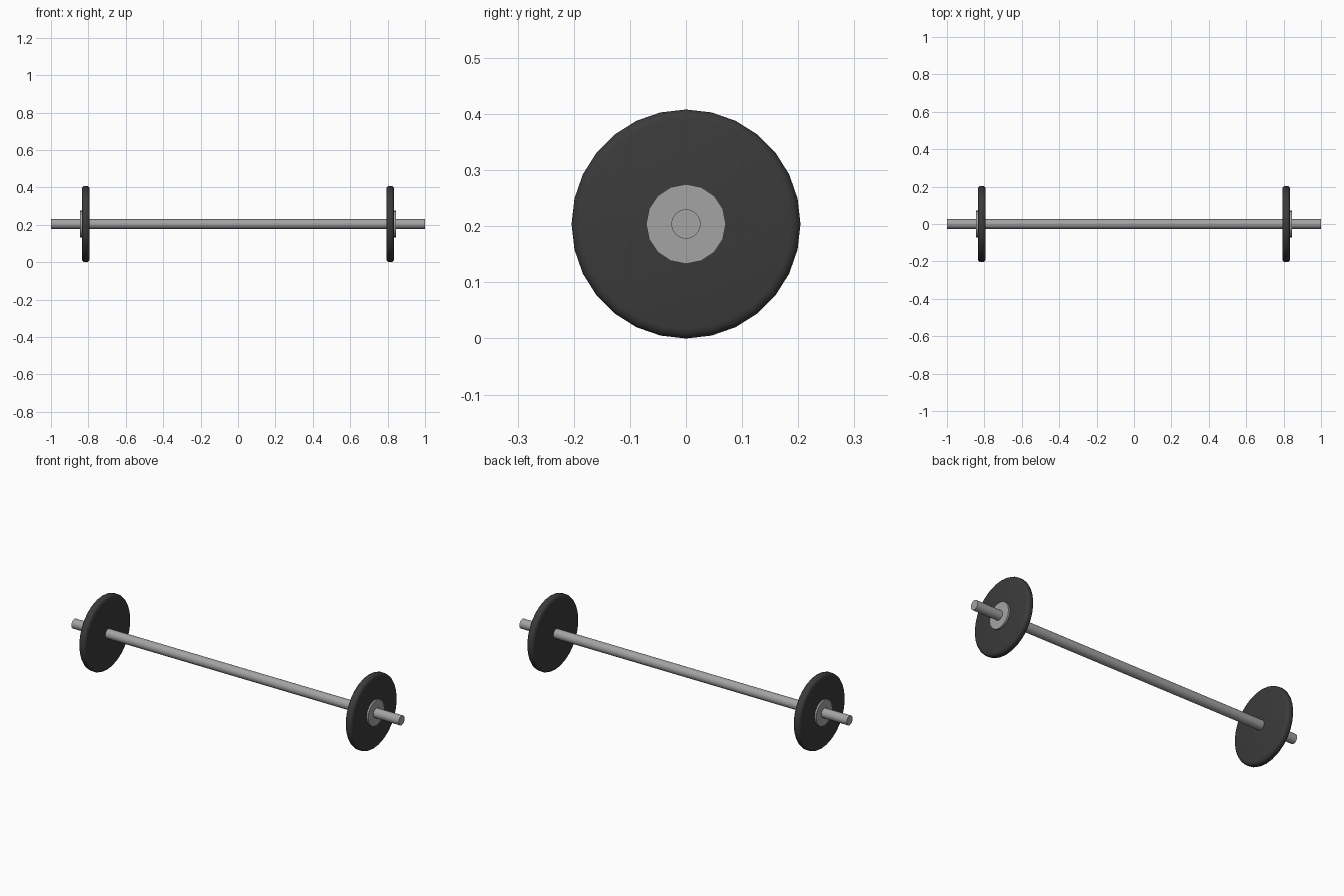
import bpy, math
from mathutils import Matrix

if "Cube" in bpy.data.objects:
    bpy.data.objects.remove(bpy.data.objects["Cube"])

CENTRE_Z = 0.204


def material(name, value):
    m = bpy.data.materials.new(name)
    m.diffuse_color = (value, value, value, 1)
    m.use_nodes = True
    m.node_tree.nodes["Principled BSDF"].inputs["Base Color"].default_value = m.diffuse_color
    return m


steel = material("grey_steel", 0.37)
rubber = material("black_rubber", 0.043)


def lathe(name, profile, sides, mat):
    """Revolve (x, radius) points around the bar axis, capping both ends."""
    verts, faces = [], []
    for x, r in profile:
        for i in range(sides):
            a = 2 * math.pi * i / sides
            verts.append((x, r * math.sin(a), r * math.cos(a) + CENTRE_Z))
    for k in range(len(profile) - 1):
        for i in range(sides):
            j = (i + 1) % sides
            faces.append((k * sides + i, k * sides + j,
                          (k + 1) * sides + j, (k + 1) * sides + i))
    last = (len(profile) - 1) * sides
    faces.append(tuple(reversed(range(sides))))
    faces.append(tuple(range(last, last + sides)))
    mesh = bpy.data.meshes.new(name)
    mesh.from_pydata(verts, [], faces)
    # make normals point outward
    import bmesh
    bm = bmesh.new()
    bm.from_mesh(mesh)
    bmesh.ops.recalc_face_normals(bm, faces=bm.faces)
    bm.to_mesh(mesh)
    bm.free()
    mesh.materials.append(mat)
    obj = bpy.data.objects.new(name, mesh)
    bpy.context.collection.objects.link(obj)
    bpy.ops.object.select_all(action='DESELECT')
    obj.select_set(True)
    bpy.context.view_layer.objects.active = obj
    bpy.ops.object.shade_smooth_by_angle(angle=math.radians(40))
    return obj


# Long bar
lathe("bar", [(-1, 0.026), (1, 0.026)], 32, steel)

# Weight plate with rounded rim, and hub on the outer face, at each end
plate = [(0.793, 0.187), (0.795, 0.195), (0.800, 0.201), (0.806, 0.204),
         (0.822, 0.204), (0.828, 0.201), (0.833, 0.195), (0.835, 0.187)]
hub = [(0.825, 0.071), (0.845, 0.071)]
for side, s in (("right", 1), ("left", -1)):
    lathe(side + "_plate", [(s * x, r) for x, r in plate], 28, rubber)
    lathe(side + "_hub", [(s * x, r) for x, r in hub], 16, steel)
